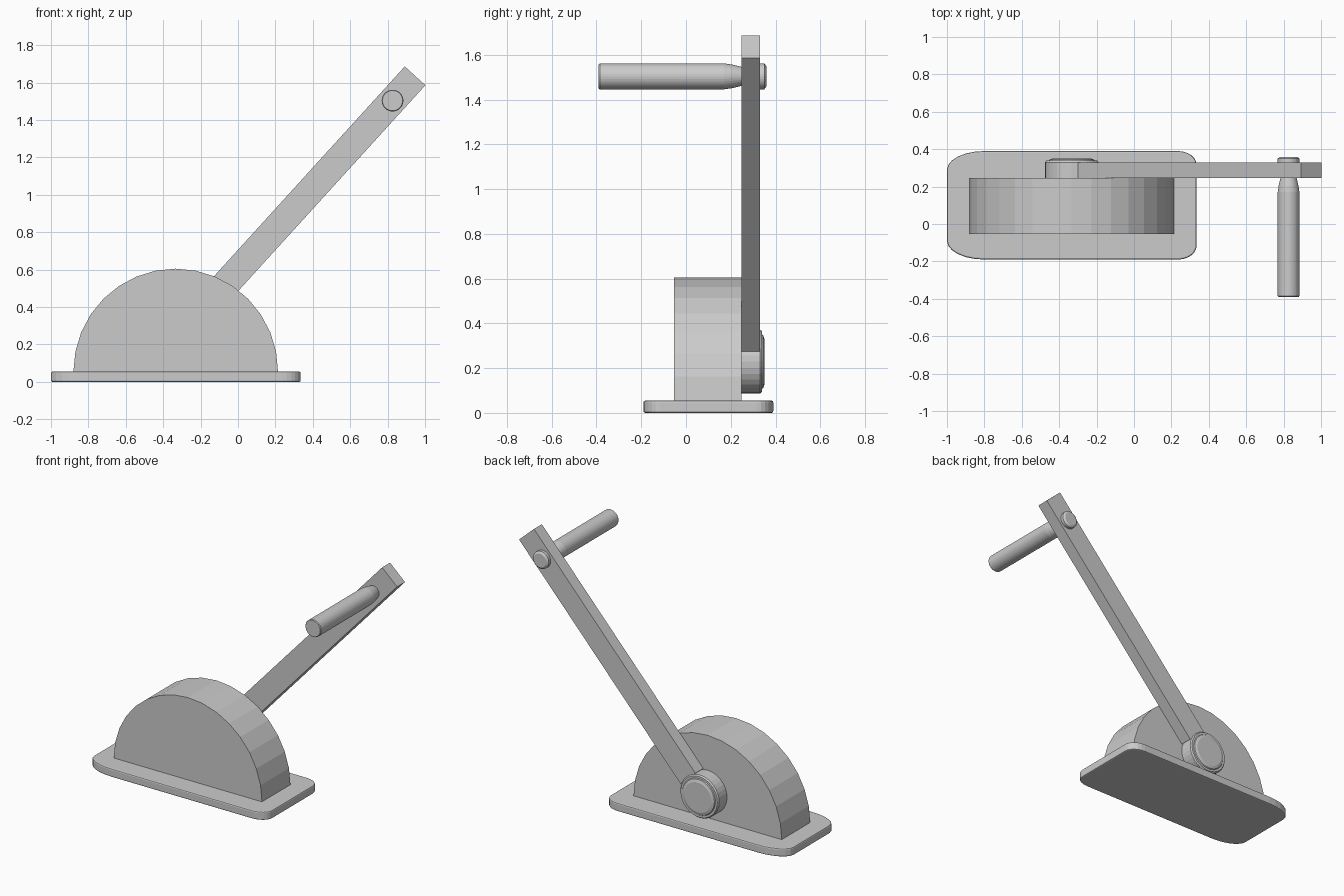
import bpy, bmesh
from math import sin, cos, pi, atan2
from mathutils import Vector

cube = bpy.data.objects.get("Cube")
if cube:
    bpy.data.objects.remove(cube)

GREY = (0.6, 0.6, 0.6, 1)
grey = bpy.data.materials.new("plain grey")
grey.use_nodes = True
grey.diffuse_color = GREY
grey.node_tree.nodes["Principled BSDF"].inputs["Base Color"].default_value = GREY


def finish(name, bm):
    bmesh.ops.recalc_face_normals(bm, faces=bm.faces)
    mesh = bpy.data.meshes.new(name)
    bm.to_mesh(mesh)
    bm.free()
    mesh.materials.append(grey)
    obj = bpy.data.objects.new(name, mesh)
    bpy.context.collection.objects.link(obj)
    return obj


def prism(name, points, offset):
    """Extrude a flat outline along an offset vector."""
    bm = bmesh.new()
    face = bm.faces.new([bm.verts.new(p) for p in points])
    result = bmesh.ops.extrude_face_region(bm, geom=[face], use_keep_orig=True)
    verts = [v for v in result["geom"] if isinstance(v, bmesh.types.BMVert)]
    bmesh.ops.translate(bm, verts=verts, vec=offset)
    return finish(name, bm)


def turned(name, centre, profile, sides=32):
    """Turn a (radius, y) profile around an axis running front to back."""
    bm = bmesh.new()
    rings = []
    for r, y in profile:
        angles = [2 * pi * i / sides for i in range(sides)]
        rings.append([bm.verts.new((centre.x + r * cos(a), y, centre.z + r * sin(a)))
                      for a in angles])
    bm.faces.new(rings[0])
    bm.faces.new(rings[-1])
    for low, high in zip(rings, rings[1:]):
        for i in range(sides):
            j = (i + 1) % sides
            bm.faces.new((low[i], low[j], high[j], high[i]))
    return finish(name, bm)


# Base plate with wide rounded corners on its right, tighter ones on its left
X0, X1, Y0, Y1, THICK = -1.0, 0.335, -0.19, 0.39, 0.055
outline = []
for sx, sy, start in ((1, 1, 0), (-1, 1, 1), (-1, -1, 2), (1, -1, 3)):
    rx, ry = (0.1, 0.075) if sx > 0 else (0.2, 0.1)
    cx = X1 - rx if sx > 0 else X0 + rx
    cy = Y1 - ry if sy > 0 else Y0 + ry
    for i in range(7):
        a = (start + i / 6) * pi / 2
        outline.append((cx + rx * cos(a), cy + ry * sin(a), 0))
plate = prism("base_plate", outline, (0, 0, THICK))
bevel = plate.modifiers.new("soft edge", "BEVEL")
bevel.width = 0.008
bevel.segments = 2
bevel.limit_method = "ANGLE"
bevel.angle_limit = pi / 3

# Half-drum body
BACK, ARM_BACK = 0.247, 0.33
arch = [(-0.333 + 0.547 * cos(pi * i / 16), -0.053, THICK + 0.55 * sin(pi * i / 16))
        for i in range(17)]
prism("half_drum_body", arch, (0, BACK + 0.053, 0))

# Pivot hub with a raised cap
pivot = Vector((-0.333, 0, 0.229))
turned("pivot_hub", pivot, [(0.143, BACK), (0.143, 0.33), (0.136, 0.339),
                            (0.122, 0.339), (0.118, 0.345), (0.1, 0.351)])

# Lever arm
along = Vector((0.673, 0, 0.74)).normalized()
across = Vector((-along.z, 0, along.x)) * 0.0745
start, end = pivot + along * 0.13, pivot + along * 1.902
depth = Vector((0, BACK, 0))
prism("lever_arm", [p + s * across + depth for p, s in
                    ((start, -1), (end, -1), (end, 1), (start, 1))],
      (0, ARM_BACK - BACK, 0))

# Handle grip in front and its nut behind the arm
grip = pivot + along * 1.723
turned("handle_grip", grip, [(0.054, -0.39), (0.058, -0.385), (0.058, 0.17),
                             (0.053, 0.205), (0.042, BACK + 0.003)])
turned("handle_nut", grip, [(0.058, ARM_BACK - 0.003), (0.058, 0.35), (0.045, 0.359)])
